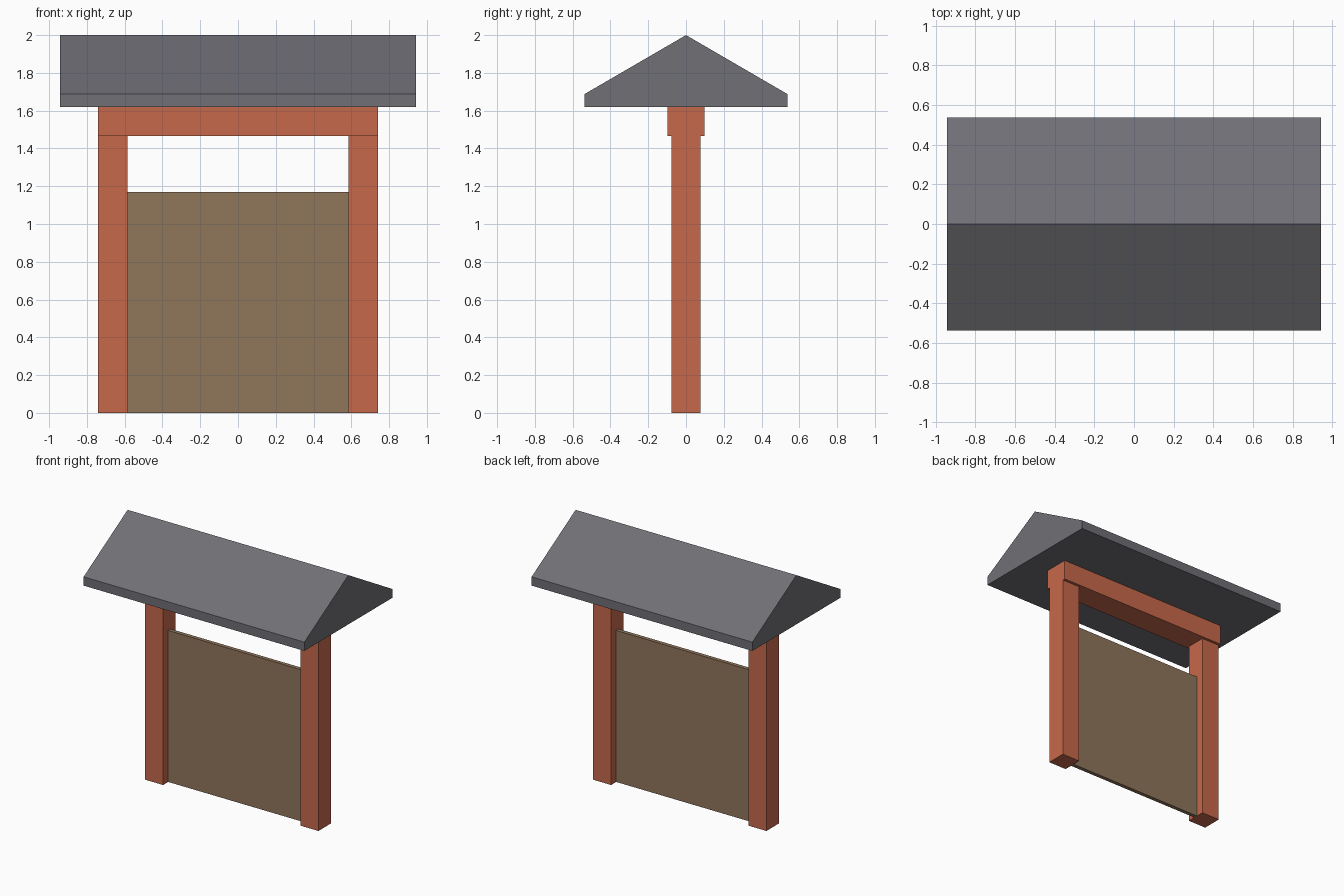
import bpy, bmesh

if "Cube" in bpy.data.objects:
    bpy.data.objects.remove(bpy.data.objects["Cube"])


def material(name, color):
    m = bpy.data.materials.new(name)
    m.diffuse_color = (*color, 1)
    m.use_nodes = True
    m.node_tree.nodes["Principled BSDF"].inputs["Base Color"].default_value = m.diffuse_color
    return m


ORANGE = material("painted_timber", (0.57, 0.14, 0.07))
BROWN = material("board", (0.28, 0.18, 0.105))
GREY = material("slate", (0.16, 0.16, 0.18))


def prism(name, profile, x0, x1, mat):
    """Extrude a (y, z) profile along x from x0 to x1."""
    bm = bmesh.new()
    face = bm.faces.new([bm.verts.new((x0, y, z)) for y, z in profile])
    ext = bmesh.ops.extrude_face_region(bm, geom=[face])
    moved = [v for v in ext["geom"] if isinstance(v, bmesh.types.BMVert)]
    bmesh.ops.translate(bm, verts=moved, vec=(x1 - x0, 0, 0))
    bmesh.ops.recalc_face_normals(bm, faces=bm.faces)
    mesh = bpy.data.meshes.new(name)
    bm.to_mesh(mesh)
    bm.free()
    mesh.materials.append(mat)
    obj = bpy.data.objects.new(name, mesh)
    bpy.context.collection.objects.link(obj)
    return obj


def box(name, x0, x1, half_depth, z0, z1, mat):
    d = half_depth
    return prism(name, [(-d, z0), (d, z0), (d, z1), (-d, z1)], x0, x1, mat)


POST_IN, POST_OUT = 0.586, 0.741
BEAM_LOW, BEAM_TOP = 1.465, 1.62

# Posts on either side
box("left_post", -POST_OUT, -POST_IN, 0.077, 0, BEAM_LOW, ORANGE)
box("right_post", POST_IN, POST_OUT, 0.077, 0, BEAM_LOW, ORANGE)

# Cross beam resting on the posts
box("beam", -POST_OUT, POST_OUT, 0.098, BEAM_LOW, BEAM_TOP, ORANGE)

# Thin board between the posts
box("panel", -POST_IN, POST_IN, 0.015, 0, 1.17, BROWN)

# Solid gabled roof with short vertical eaves
prism("roof", [(-0.537, BEAM_TOP), (0.537, BEAM_TOP), (0.537, 1.688),
               (0, 2), (-0.537, 1.688)], -0.943, 0.943, GREY)
